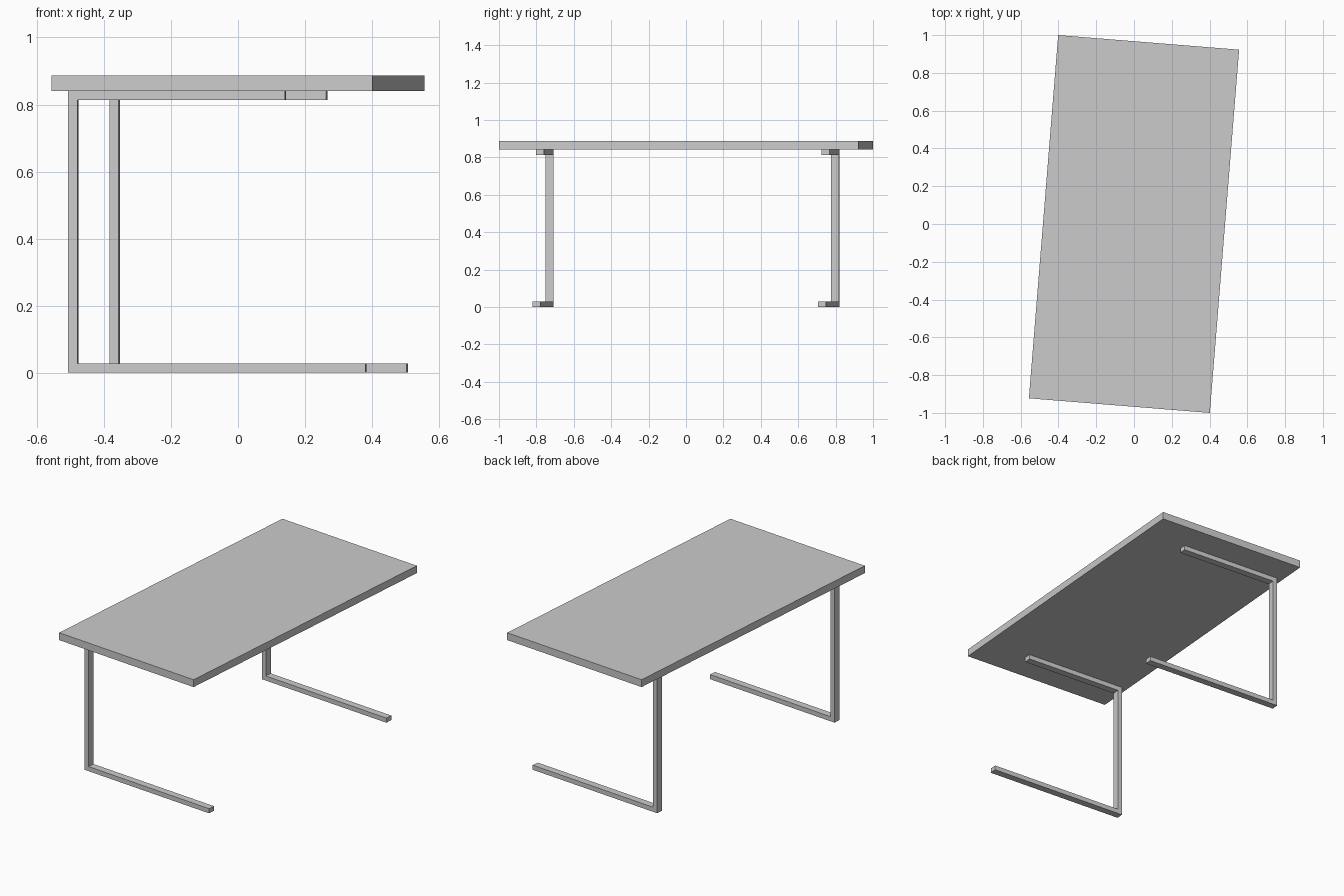
import bpy, bmesh, math
from mathutils import Matrix

cube = bpy.data.objects.get("Cube")
if cube:
    bpy.data.objects.remove(cube, do_unlink=True)

TURN = Matrix.Rotation(math.radians(-4.61), 4, "Z")   # whole desk is slightly turned
HEIGHT, TOP_UNDERSIDE = 0.886, 0.841
BAR = 0.028                                           # frame thickness

grey = bpy.data.materials.new("light grey")
grey.use_nodes = True
grey.diffuse_color = (0.6, 0.6, 0.6, 1)
grey.node_tree.nodes["Principled BSDF"].inputs["Base Color"].default_value = (0.6, 0.6, 0.6, 1)


def extrude_profile(name, profile, y0, y1):
    """Extrude an (x, z) outline from y0 to y1."""
    bm = bmesh.new()
    face = bm.faces.new([bm.verts.new((x, y0, z)) for x, z in profile])
    grown = bmesh.ops.extrude_face_region(bm, geom=[face])
    verts = [v for v in grown["geom"] if isinstance(v, bmesh.types.BMVert)]
    bmesh.ops.translate(bm, vec=(0, y1 - y0, 0), verts=verts)
    bmesh.ops.recalc_face_normals(bm, faces=bm.faces)
    mesh = bpy.data.meshes.new(name)
    bm.to_mesh(mesh)
    bm.free()
    mesh.materials.append(grey)
    obj = bpy.data.objects.new(name, mesh)
    obj.matrix_world = TURN
    bpy.context.collection.objects.link(obj)
    return obj


# Table top
extrude_profile("table_top",
                [(-0.4805, TOP_UNDERSIDE), (0.4805, TOP_UNDERSIDE),
                 (0.4805, HEIGHT), (-0.4805, HEIGHT)], -0.9645, 0.9645)

# C-shaped legs: long foot, upright at the left edge, shorter arm under the top
BACK, FOOT_END, ARM_END = -0.445, 0.445, 0.204
c_profile = [(BACK, 0), (FOOT_END, 0), (FOOT_END, BAR), (BACK + BAR, BAR),
             (BACK + BAR, TOP_UNDERSIDE - BAR), (ARM_END, TOP_UNDERSIDE - BAR),
             (ARM_END, TOP_UNDERSIDE), (BACK, TOP_UNDERSIDE)]
for name, y in (("front_leg", -0.767), ("back_leg", 0.766)):
    extrude_profile(name, c_profile, y - 0.0215, y + 0.0215)
